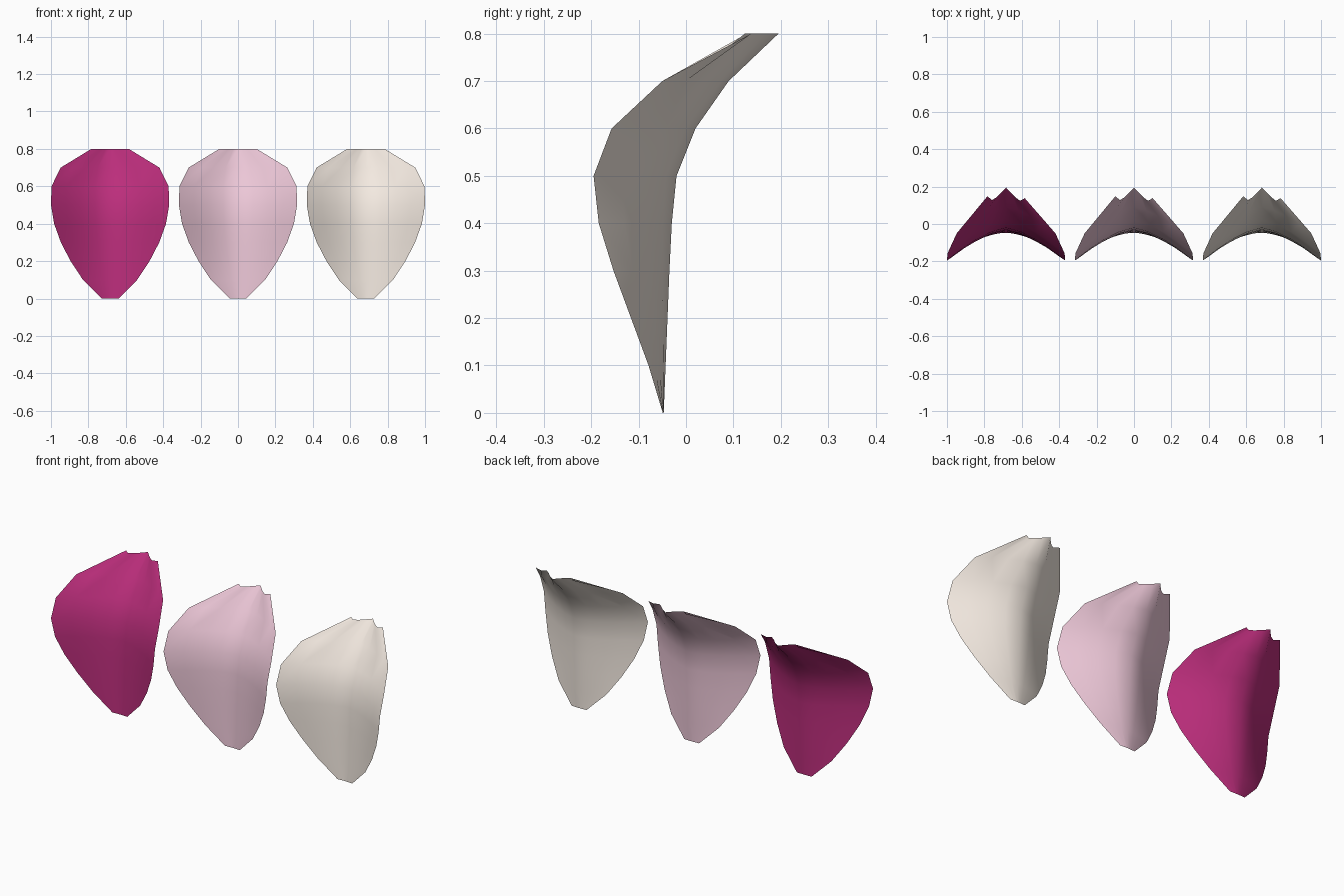
import bpy

if "Cube" in bpy.data.objects:
    bpy.data.objects.remove(bpy.data.objects["Cube"])

# Petal rows, every 0.1 up: half width, middle y, edge y
ROWS = [
    (0.045, -0.047, -0.049), (0.145, -0.043, -0.079), (0.211, -0.039, -0.116),
    (0.263, -0.035, -0.153), (0.299, -0.030, -0.184), (0.316, -0.020, -0.195),
    (0.313, 0.020, -0.157), (0.264, 0.090, -0.050), (0.100, 0.195, 0.140),
]
# The top rim is pinched into small folds (left edge to right edge)
RIM = [0.148, 0.128, 0.143, 0.168, 0.195, 0.168, 0.143, 0.124, 0.138]
N = len(RIM)


def make_petal(name, x0, color):
    verts, faces = [], []
    for r, (w, mid, edge) in enumerate(ROWS):
        for c in range(N):
            u = 2 * c / (N - 1) - 1
            y = mid + (edge - mid) * abs(u) ** 1.5
            if r == len(ROWS) - 1:
                y = RIM[c]
            verts.append((x0 + w * u, y, r * 0.1))
    for r in range(len(ROWS) - 1):
        for c in range(N - 1):
            a = r * N + c
            faces.append((a, a + 1, a + N + 1, a + N))
    mesh = bpy.data.meshes.new(name)
    mesh.from_pydata(verts, [], faces)
    mesh.polygons.foreach_set("use_smooth", [True] * len(faces))
    mat = bpy.data.materials.new(name + "_color")
    mat.diffuse_color = color
    mat.use_nodes = True
    mat.node_tree.nodes["Principled BSDF"].inputs["Base Color"].default_value = mat.diffuse_color
    mesh.materials.append(mat)
    obj = bpy.data.objects.new(name, mesh)
    bpy.context.collection.objects.link(obj)


# Three identical petals in a row
make_petal("magenta_petal", -0.684, (0.50, 0.027, 0.20, 1))
make_petal("pink_petal", 0.0, (0.84, 0.57, 0.68, 1))
make_petal("cream_petal", 0.684, (0.90, 0.82, 0.75, 1))
